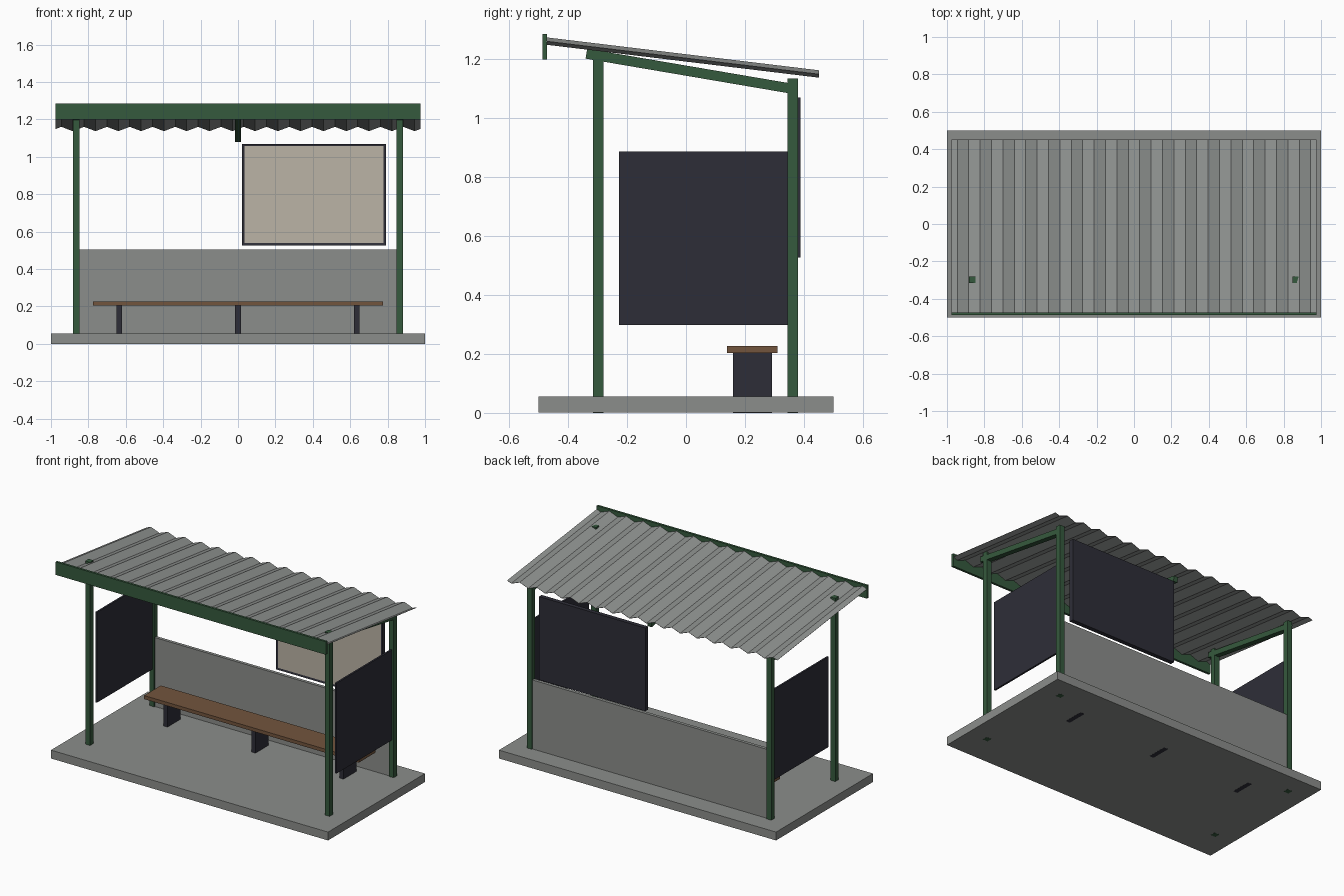
import bpy, bmesh, math
from mathutils import Matrix, Vector

cube = bpy.data.objects.get("Cube")
if cube:
    bpy.data.objects.remove(cube, do_unlink=True)


def material(name, r, g, b):
    m = bpy.data.materials.new(name)
    m.use_nodes = True
    m.diffuse_color = (r, g, b, 1)
    m.node_tree.nodes["Principled BSDF"].inputs["Base Color"].default_value = (r, g, b, 1)
    return m


concrete = material("concrete grey", 0.26, 0.27, 0.258)
metal = material("roof grey", 0.283, 0.296, 0.287)
green = material("painted green", 0.036, 0.1, 0.047)
dark = material("dark slate", 0.027, 0.027, 0.039)
wood = material("brown wood", 0.17, 0.09, 0.047)
paper = material("beige board", 0.5, 0.455, 0.38)


def add_object(name, bm, *mats):
    mesh = bpy.data.meshes.new(name)
    bm.to_mesh(mesh)
    bm.free()
    for m in mats:
        mesh.materials.append(m)
    obj = bpy.data.objects.new(name, mesh)
    bpy.context.collection.objects.link(obj)
    return obj


def box_mesh(x, y, z):
    """Box from (low, high) ranges on each axis."""
    bm = bmesh.new()
    bmesh.ops.create_cube(bm, size=1)
    for v in bm.verts:
        v.co = Vector(r[0] + (c + 0.5) * (r[1] - r[0]) for r, c in zip((x, y, z), v.co))
    return bm


def box(name, x, y, z, mat):
    return add_object(name, box_mesh(x, y, z), mat)


def around(c, width):
    return (c - width / 2, c + width / 2)


# Ground slab and low rear wall
box("floor_slab", (-1, 1), (-0.5, 0.5), (0.0006, 0.055), concrete)
box("rear_wall", (-0.85, 0.85), (0.352, 0.373), (0.05, 0.505), concrete)

# Posts and side screens
POST_X, POST_W = 0.8645, 0.035
for side, s in (("left", 1), ("right", -1)):
    px = around(s * POST_X, POST_W)
    box(f"front_post_{side}", px, (-0.315, -0.28), (0, 1.25), green)
    box(f"rear_post_{side}", px, (0.345, 0.38), (0, 1.135), green)
    box(f"side_screen_{side}", around(s * POST_X, 0.012), (-0.228, 0.347), (0.298, 0.887), dark)

# Sloping rafters
start, end = Vector((0, -0.338, 1.219)), Vector((0, 0.378, 1.097))
run = end - start
for name, x, w in (("left", POST_X, POST_W), ("middle", 0, 0.03), ("right", -POST_X, POST_W)):
    bm = box_mesh(around(0, w), around(0, run.length), around(0, 0.034))
    tilt = Matrix.Rotation(math.atan2(run.z, run.y), 4, "X")
    bm.transform(Matrix.Translation((start + end) / 2 + Vector((x, 0, 0))) @ tilt)
    add_object(f"rafter_{name}", bm, green)

# Corrugated roof: zigzag profile swept from front to back
HALF, WAVES, AMP = 0.975, 16, 0.0115
pitch = 2 * HALF / WAVES
profile = [(-HALF, 0)]
for i in range(2 * WAVES):
    profile.append((-HALF + pitch * (i / 2 + 0.25), AMP if i % 2 == 0 else -AMP))
profile.append((HALF, 0))
bm = bmesh.new()
rows = [[bm.verts.new((x, y, z + h)) for x, h in profile]
        for y, z in ((-0.475, 1.262), (0.452, 1.15))]
front, back = rows
for i in range(len(profile) - 1):
    bm.faces.new((front[i], front[i + 1], back[i + 1], back[i]))
roof = add_object("corrugated_roof", bm, metal)
sheet = roof.modifiers.new("sheet thickness", "SOLIDIFY")
sheet.thickness = 0.002
sheet.offset = 0

# Fascia along the front edge of the roof
box("front_fascia", (-HALF, HALF), (-0.487, -0.472), (1.2, 1.285), green)

# Bench
box("bench_seat", (-0.775, 0.775), (0.139, 0.311), (0.204, 0.227), wood)
for name, x in (("left", 0.635), ("middle", 0), ("right", -0.635)):
    box(f"bench_leg_{name}", around(x, 0.03), (0.159, 0.291), (0, 0.206), dark)

# Notice board with a pale inset face toward the front
bm = box_mesh((0.022, 0.79), (0.36, 0.388), (0.527, 1.07))
bm.normal_update()
face = min(bm.faces, key=lambda f: f.normal.y)
bmesh.ops.inset_individual(bm, faces=[face], thickness=0.017, depth=-0.003)
face.material_index = 1
add_object("notice_board", bm, dark, paper)
